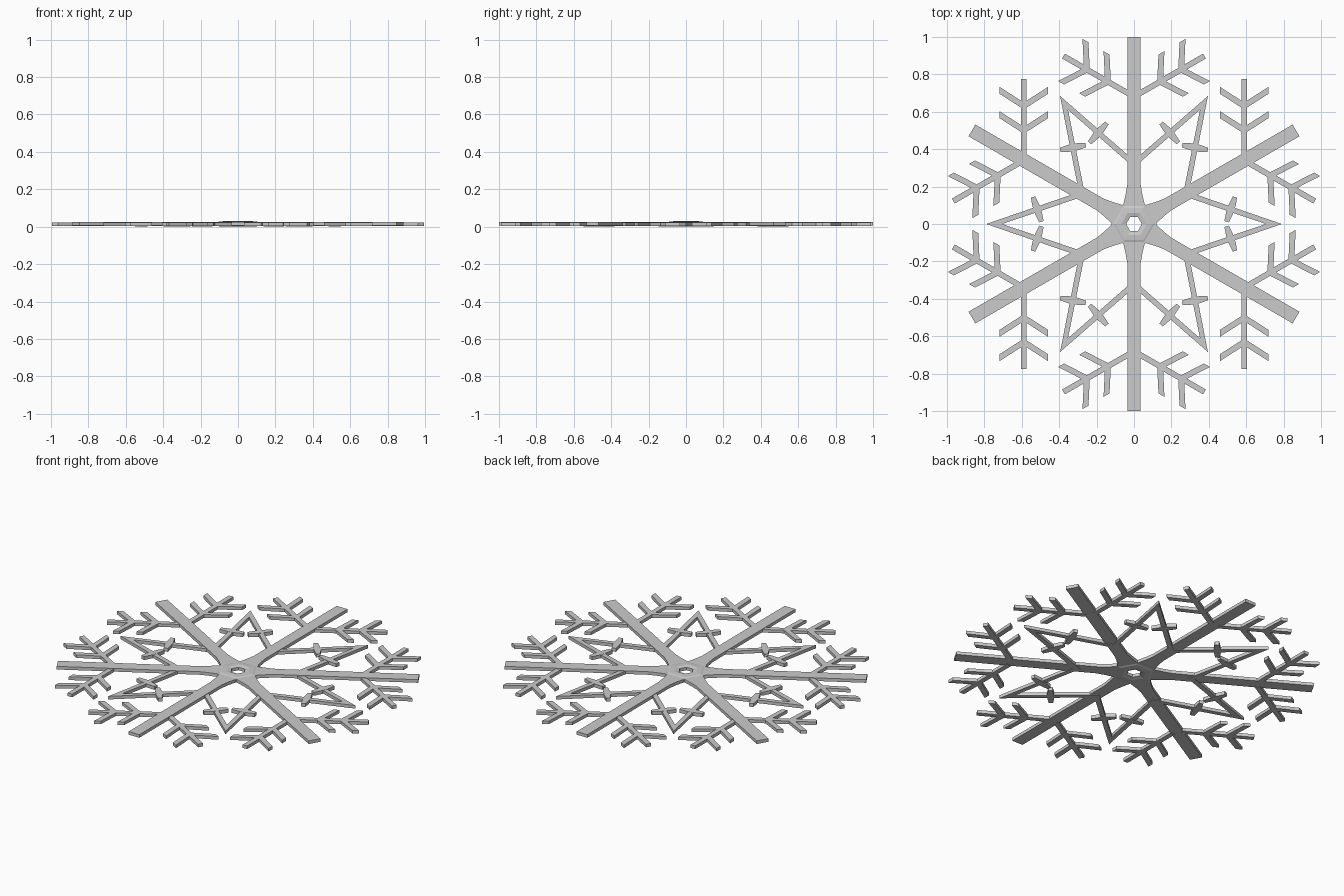
import bpy, bmesh
from math import cos, sin, radians, pi

if "Cube" in bpy.data.objects:
    bpy.data.objects.remove(bpy.data.objects["Cube"])


def flake_part(name, polys, z0, z1, start=0):
    """Extrude flat outlines and repeat them six times around z."""
    bm = bmesh.new()
    for k in range(6):
        a = radians(start + 60 * k)
        for pts in polys:
            ring = [[bm.verts.new((x * cos(a) - y * sin(a), x * sin(a) + y * cos(a), z))
                     for x, y in pts] for z in (z0, z1)]
            bm.faces.new(ring[0])
            bm.faces.new(ring[1])
            n = len(pts)
            for i in range(n):
                j = (i + 1) % n
                bm.faces.new((ring[0][i], ring[0][j], ring[1][j], ring[1][i]))
    finish(name, bm)


def finish(name, bm):
    bmesh.ops.recalc_face_normals(bm, faces=bm.faces)
    me = bpy.data.meshes.new(name)
    bm.to_mesh(me)
    bm.free()
    bpy.context.collection.objects.link(bpy.data.objects.new(name, me))


def place(pts, ox, oy, deg):
    c, s = cos(radians(deg)), sin(radians(deg))
    return [(ox + x * c - y * s, oy + x * s + y * c) for x, y in pts]


def both(polys):
    """Add the copy mirrored across the x axis."""
    return polys + [[(x, -y) for x, y in p] for p in polys]


# Main arms, flared where they join the hub
half = [(0.06, 0.034), (0.10, 0.058), (0.16, 0.044), (0.21, 0.036), (1.0, 0.036)]
flake_part("arms", [half + [(x, -y) for x, y in reversed(half)]], 0.006, 0.025, 30)

# Side branches leaving each arm at 60 degrees
W = 0.015
stem = [(0.03, -W), (0.435, -W), (0.435, W), (0.03, W)]
flake_part("branches", both([place(stem, 0.68, 0, 60)]), 0.003, 0.022, 30)

# Pairs of twigs on each branch
twigs = both([[(s - 0.008, W), (s + 0.066, 0.13), (s + 0.103, 0.13), (s + 0.029, W)]
              for s in (0.16, 0.29)])
flake_part("twigs", both([place(t, 0.68, 0, 60) for t in twigs]), 0.003, 0.022, 30)

# Thin pointed frames between the arms
flake_part("pointed_frames", [[(0.79, 0), (0.29, 0.1715), (0.26, 0.151), (0.705, 0),
                               (0.26, -0.151), (0.29, -0.1715)]], 0.003, 0.022)

# Small tapered crossbars on the frames
bar = [(-0.07, -0.012), (-0.02, -0.019), (0.02, -0.019), (0.07, -0.012),
       (0.07, 0.012), (0.02, 0.019), (-0.02, 0.019), (-0.07, 0.012)]
flake_part("crossbars", both([place(bar, 0.517, 0.078, 71)]), 0.002, 0.023)

# Six-sided hub with a raised rim and a hole
profile = [(0.042, 0.006), (0.068, 0.0), (0.10, 0.002), (0.12, 0.009),
           (0.12, 0.022), (0.10, 0.028), (0.068, 0.030), (0.042, 0.024)]
bm = bmesh.new()
rings = [[bm.verts.new((r * cos(k * pi / 3), r * sin(k * pi / 3), z)) for r, z in profile]
         for k in range(6)]
for k in range(6):
    a, b = rings[k], rings[(k + 1) % 6]
    for i in range(len(profile)):
        j = (i + 1) % len(profile)
        bm.faces.new((a[i], b[i], b[j], a[j]))
finish("hub", bm)
